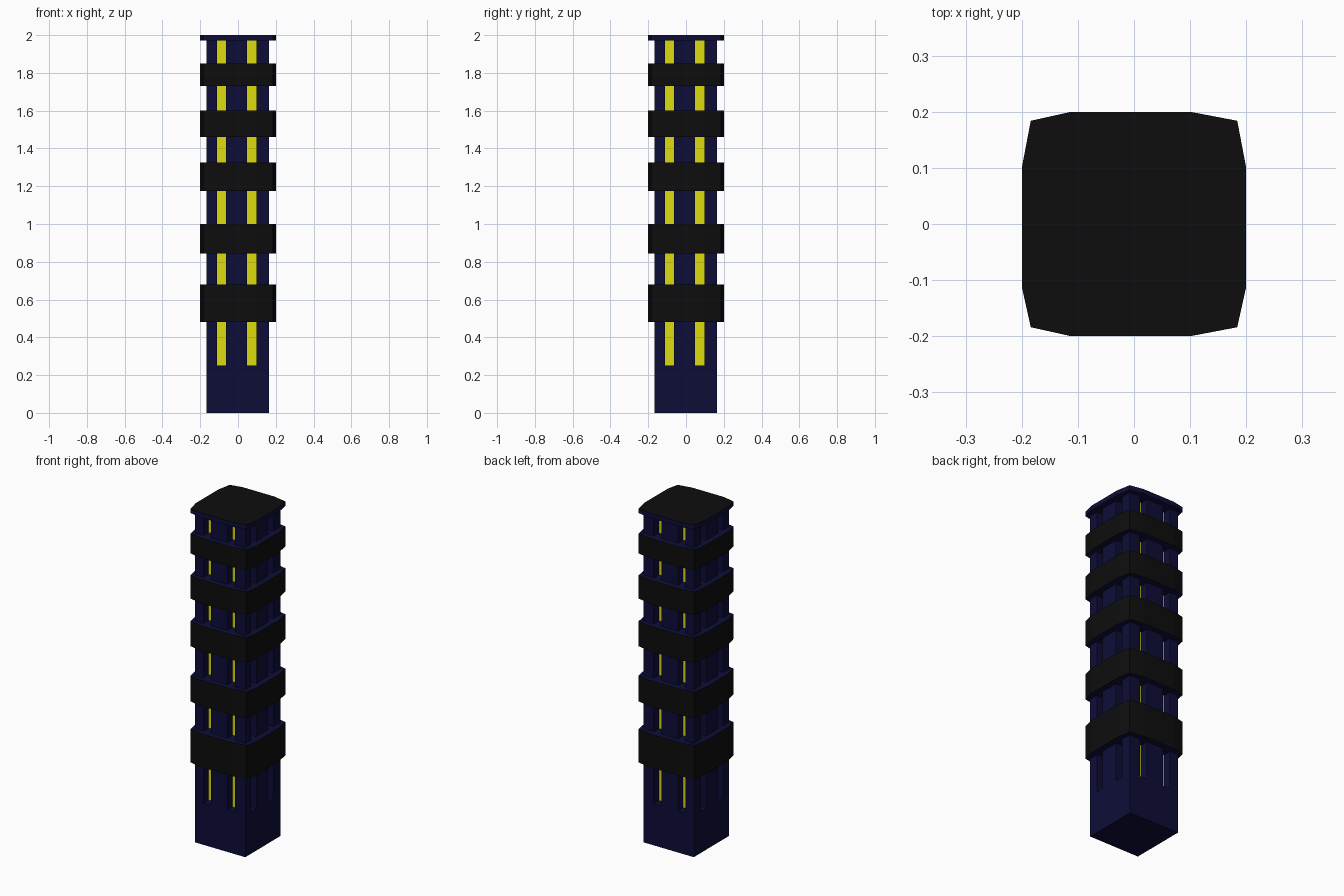
import bpy
import bmesh

if "Cube" in bpy.data.objects:
    bpy.data.objects.remove(bpy.data.objects["Cube"])


def material(name, color):
    m = bpy.data.materials.new(name)
    m.diffuse_color = (*color, 1)
    m.use_nodes = True
    m.node_tree.nodes["Principled BSDF"].inputs["Base Color"].default_value = m.diffuse_color
    return m


NAVY = material("navy", (0.004, 0.004, 0.04))
BLACK = material("black", (0.004, 0.004, 0.004))
YELLOW = material("yellow", (0.72, 0.72, 0.004))

LO, HI = -0.167, 0.165                           # column faces
GROOVES = [(-0.112, -0.063), (0.047, 0.098)]     # groove edges along each face
DEPTH = 0.05


def prism(name, outline, z0, z1, side, ends, top=None):
    """Extrude a counter-clockwise outline, with separate side and end colours."""
    bm = bmesh.new()
    low = [bm.verts.new((x, y, z0)) for x, y in outline]
    high = [bm.verts.new((x, y, z1)) for x, y in outline]
    n = len(outline)
    bm.faces.new(low[::-1]).material_index = 1
    bm.faces.new(high).material_index = 2
    for i in range(n):
        j = (i + 1) % n
        bm.faces.new((low[i], low[j], high[j], high[i]))
    mesh = bpy.data.meshes.new(name)
    bm.to_mesh(mesh)
    bm.free()
    for m in (side, ends, top or ends):
        mesh.materials.append(m)
    obj = bpy.data.objects.new(name, mesh)
    bpy.context.collection.objects.link(obj)
    return obj


def face_points(place, outer, inner, reverse):
    """Outline of one column face, stepping into both grooves."""
    pts = []
    for a, b in GROOVES:
        pts += [(a, outer), (a, inner), (b, inner), (b, outer)]
    if reverse:
        pts.reverse()
    return [place(t, d) for t, d in pts]


along_x = lambda t, d: (t, d)
along_y = lambda t, d: (d, t)

# Plain base and grooved shaft
prism("base", [(LO, LO), (HI, LO), (HI, HI), (LO, HI)], 0, 0.25, NAVY, NAVY)
shaft = [(LO, LO)] + face_points(along_x, LO, LO + DEPTH, False)
shaft += [(HI, LO)] + face_points(along_y, HI, HI - DEPTH, False)
shaft += [(HI, HI)] + face_points(along_x, HI, HI - DEPTH, True)
shaft += [(LO, HI)] + face_points(along_y, LO, LO + DEPTH, True)
prism("shaft", shaft, 0.25, 1.98, NAVY, NAVY)

# Yellow window strips on the groove floors
for a, b in GROOVES:
    for d in (LO + DEPTH, HI - DEPTH):
        e0, e1 = d - 0.001, d + 0.001
        prism("window_strip", [(a, e0), (b, e0), (b, e1), (a, e1)],
              0.25, 1.975, YELLOW, YELLOW)
        prism("window_strip", [(e0, a), (e1, a), (e1, b), (e0, b)],
              0.25, 1.975, YELLOW, YELLOW)

# Overhanging bands and cap with softened corners
R, C, P, Q = 0.2, 0.184, -0.112, 0.1
ring = [(P, -R), (Q, -R), (C, -C), (R, P), (R, Q), (C, C),
        (Q, R), (P, R), (-C, C), (-R, Q), (-R, P), (-C, -C)]
for z0, z1 in [(0.48, 0.68), (0.845, 1.0), (1.175, 1.325), (1.46, 1.6), (1.73, 1.85)]:
    prism("band", ring, z0, z1, BLACK, NAVY)
prism("cap", ring, 1.972, 2.0, NAVY, NAVY, BLACK)
